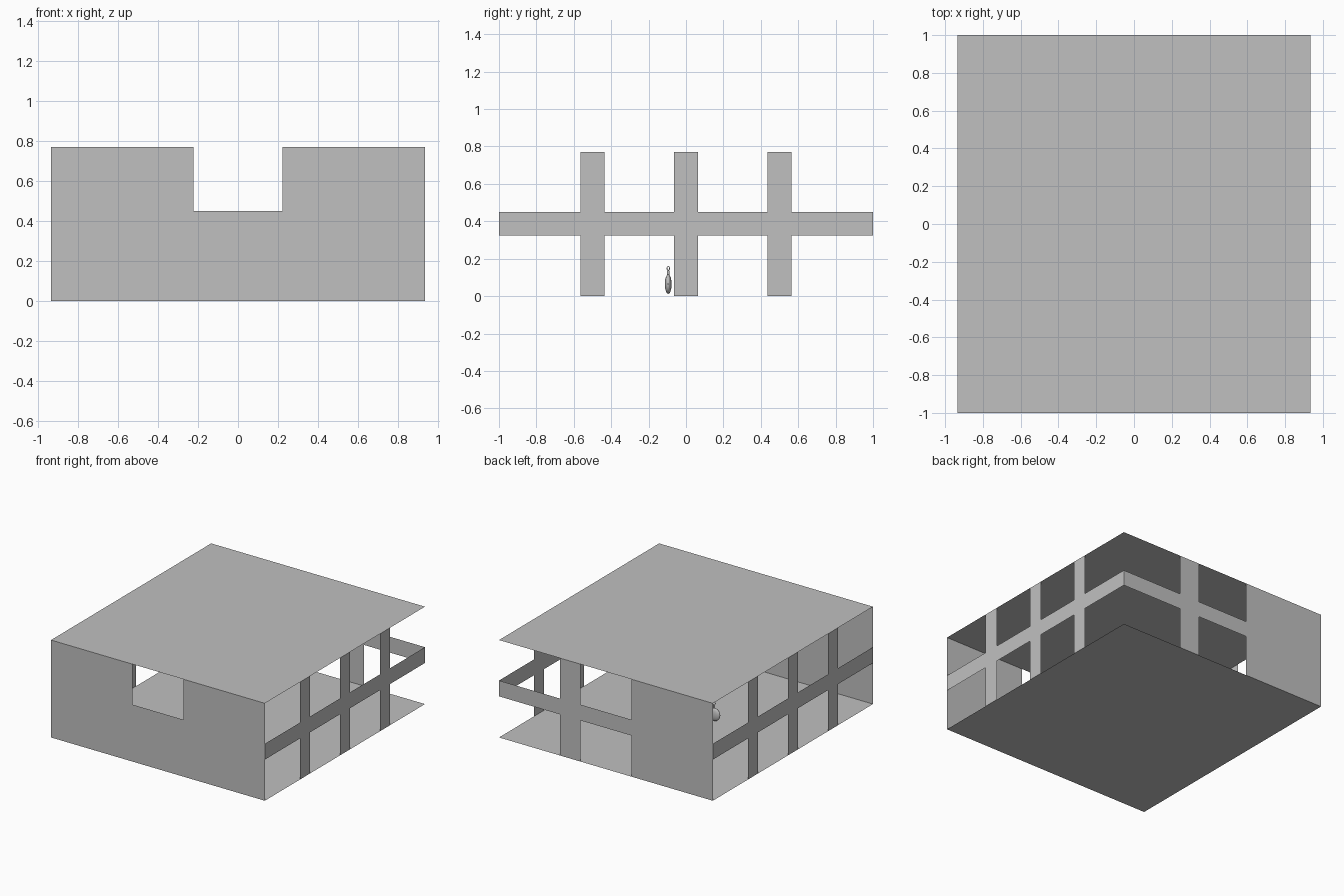
import bpy
import bmesh
from math import radians
from mathutils import Vector

cube = bpy.data.objects.get("Cube")
if cube:
    bpy.data.objects.remove(cube)

W, D, H = 0.935, 1.0, 0.77      # half width, half depth, height
BAND = (0.325, 0.45)            # bottom and top of the rail
GAP = 0.222                     # half width of the front opening

grey = bpy.data.materials.new("plain grey")
grey.use_nodes = True
colour = (0.53, 0.53, 0.53, 1)
grey.diffuse_color = colour
grey.node_tree.nodes["Principled BSDF"].inputs["Base Color"].default_value = colour


def finish(name, bm):
    mesh = bpy.data.meshes.new(name)
    bm.to_mesh(mesh)
    bm.free()
    mesh.materials.append(grey)
    obj = bpy.data.objects.new(name, mesh)
    bpy.context.collection.objects.link(obj)
    return obj


def sheet(name, place, us, vs, keep, outward):
    """Flat sheet cut into cells; keep(u, v) tells which cells stay."""
    bm = bmesh.new()
    for u0, u1 in zip(us, us[1:]):
        for v0, v1 in zip(vs, vs[1:]):
            if keep((u0 + u1) / 2, (v0 + v1) / 2):
                corners = ((u0, v0), (u1, v0), (u1, v1), (u0, v1))
                bm.faces.new([bm.verts.new(place(u, v)) for u, v in corners])
    bmesh.ops.remove_doubles(bm, verts=bm.verts, dist=0.0001)
    bm.normal_update()
    for f in bm.faces:
        if f.normal.dot(Vector(outward)) < 0:
            f.normal_flip()
    # Join coplanar cells into clean faces
    bmesh.ops.dissolve_limit(bm, angle_limit=0.01, verts=bm.verts, edges=bm.edges)
    return finish(name, bm)


def in_band(z):
    return BAND[0] < z < BAND[1]


levels = [0, *BAND, H]

# Floor and roof
for name, z, up in (("floor", 0, -1), ("roof", H, 1)):
    sheet(name, lambda x, y: (x, y, z), [-W, W], [-D, D], lambda x, y: True, (0, 0, up))

# Front wall with an open window in its upper middle
sheet("front_wall", lambda x, z: (x, -D, z), [-W, -GAP, GAP, W], levels,
      lambda x, z: abs(x) > GAP or z < BAND[1], (0, -1, 0))

# Back wall: solid panel, then a rail crossed by one post
POST_END = 0.402
sheet("back_wall", lambda x, z: (x, D, z), [-W, -GAP, GAP, POST_END, W], levels,
      lambda x, z: x < -GAP or GAP < x < POST_END or in_band(z), (0, 1, 0))

# Side lattices: a rail crossed by three posts
POST = 0.063
posts = (-0.5, 0, 0.5)
stops = [-D] + [c + s * POST for c in posts for s in (-1, 1)] + [D]
for name, side in (("left_lattice", 1), ("right_lattice", -1)):
    sheet(name, lambda y, z: (side * W, y, z), stops, levels,
          lambda y, z: in_band(z) or any(abs(y - c) < POST for c in posts), (side, 0, 0))

# Small pendant: flat round body, stem and ring
PX, PY = -0.18, -0.095


def smooth(obj):
    bpy.ops.object.select_all(action='DESELECT')
    obj.select_set(True)
    bpy.context.view_layer.objects.active = obj
    bpy.ops.object.shade_smooth_by_angle(angle=radians(40))


bm = bmesh.new()
bmesh.ops.create_uvsphere(bm, u_segments=24, v_segments=16, radius=1)
bmesh.ops.scale(bm, vec=(0.052, 0.018, 0.052), verts=bm.verts)
body = finish("pendant_body", bm)
body.location = (PX, PY, 0.064)
smooth(body)

bm = bmesh.new()
bmesh.ops.create_cone(bm, cap_ends=True, segments=16, radius1=0.007, radius2=0.007, depth=0.026)
stem = finish("pendant_stem", bm)
stem.location = (PX, PY, 0.125)
smooth(stem)

bpy.ops.mesh.primitive_torus_add(location=(PX, PY, 0.148), rotation=(radians(90), 0, radians(45)),
                                 major_radius=0.01, minor_radius=0.002,
                                 major_segments=20, minor_segments=8)
ring = bpy.context.object
ring.name = "pendant_ring"
ring.data.materials.append(grey)
smooth(ring)
